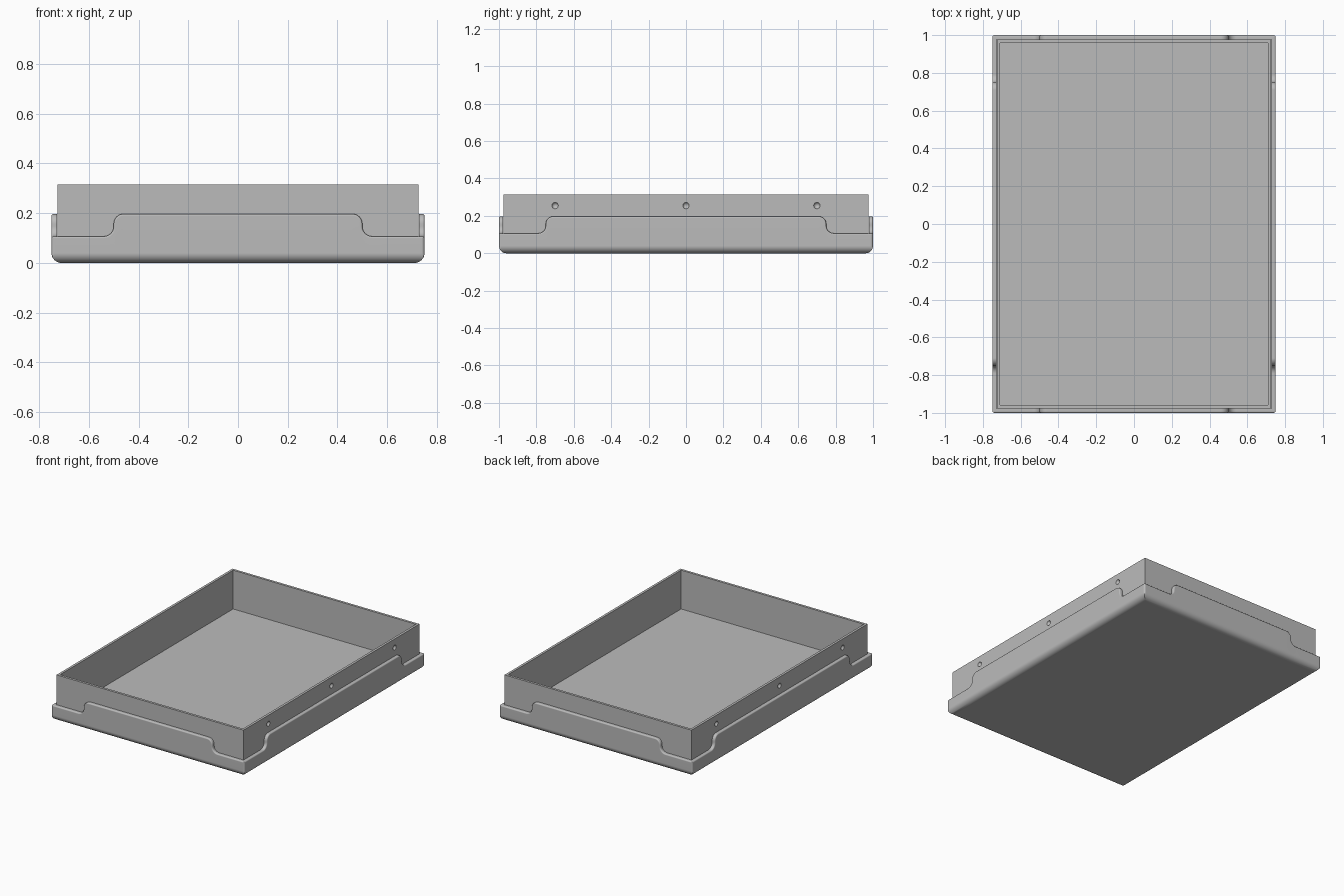
import bpy, bmesh
from math import sin, cos, pi, radians
from mathutils import Vector, Matrix

if "Cube" in bpy.data.objects:
    bpy.data.objects.remove(bpy.data.objects["Cube"], do_unlink=True)

HALF_X, HALF_Y = 0.75, 1.0
LOW, HIGH, STEP_R = 0.107, 0.197, 0.04     # wall heights and step radius
WALL, FILLET, CORNER_R, BASE_R = 0.022, 0.008, 0.012, 0.04
FLOOR = 0.025

grey = bpy.data.materials.new("grey plastic")
grey.use_nodes = True
grey.diffuse_color = (0.5, 0.5, 0.5, 1)
grey.node_tree.nodes["Principled BSDF"].inputs["Base Color"].default_value = (0.5, 0.5, 0.5, 1)


def make_object(name, bm):
    bmesh.ops.recalc_face_normals(bm, faces=bm.faces)
    mesh = bpy.data.meshes.new(name)
    bm.to_mesh(mesh)
    bm.free()
    mesh.materials.append(grey)
    obj = bpy.data.objects.new(name, mesh)
    bpy.context.collection.objects.link(obj)
    return obj


def activate(obj):
    bpy.ops.object.select_all(action="DESELECT")
    obj.select_set(True)
    bpy.context.view_layer.objects.active = obj


def smooth(obj):
    activate(obj)
    bpy.ops.object.shade_smooth_by_angle(angle=radians(35))
    obj.modifiers.new("even shading", "WEIGHTED_NORMAL").keep_sharp = True


def step_curve(mid, steps=8):
    """Rim of one wall, as (along, height, normal along, normal up)."""
    left = []
    for i in range(steps + 1):
        a = -pi / 2 + pi / 2 * i / steps
        left.append((-mid - STEP_R + STEP_R * cos(a), LOW + STEP_R + STEP_R * sin(a), -cos(a), -sin(a)))
    for i in range(steps + 1):
        a = pi - pi / 2 * i / steps
        left.append((-mid + STEP_R + STEP_R * cos(a), HIGH - STEP_R + STEP_R * sin(a), cos(a), sin(a)))
    return left + [(-t, h, -nt, nz) for t, h, nt, nz in reversed(left)]


def rim_columns():
    """Walk round the tray: base point, wall direction, height and rim normal."""
    columns = []
    out = Vector((0, -1))
    for k in range(4):
        along = Vector((-out.y, out.x))
        reach, length, mid = (HALF_Y, HALF_X, 0.5) if k % 2 == 0 else (HALF_X, HALF_Y, 0.75)
        for t, h, nt, nz in step_curve(mid):
            columns.append((out * reach + along * t, along, h, nt, nz))
        centre = out * (reach - CORNER_R) + along * (length - CORNER_R)
        for i in range(7):
            a = pi / 2 * i / 6
            columns.append((centre + (out * cos(a) + along * sin(a)) * CORNER_R, along, LOW, 0, 1))
        out = along
    return columns


def place(p, inset, z):
    x = max(-HALF_X + inset, min(HALF_X - inset, p.x))
    y = max(-HALF_Y + inset, min(HALF_Y - inset, p.y))
    return (x, y, z)


# Outer tray: rounded base, stepped rim with a small fillet
bm = bmesh.new()
rings = []
for p, along, h, nt, nz in rim_columns():
    column = []
    for i in range(9):
        a = pi / 2 * i / 8
        column.append(place(p, BASE_R * (1 - sin(a)), BASE_R * (1 - cos(a))))
    for i in range(5):
        b = pi / 2 * i / 4
        drop = FILLET * (1 - sin(b))
        column.append(place(p - along * nt * drop, FILLET * (1 - cos(b)), h - nz * drop))
    column.append(place(p, WALL, h))
    column.append(place(p, WALL, FLOOR))
    rings.append([bm.verts.new(c) for c in column])
for a, b in zip(rings, rings[1:] + rings[:1]):
    for j in range(len(a) - 1):
        bm.faces.new((a[j], b[j], b[j + 1], a[j + 1]))
bmesh.ops.remove_doubles(bm, verts=bm.verts, dist=0.00002)
bmesh.ops.holes_fill(bm, edges=[e for e in bm.edges if e.is_boundary], sides=0)
tray = make_object("outer_tray", bm)
smooth(tray)

# Inner box: open top, thin walls
BOX_X, BOX_Y, BOX_BOTTOM, BOX_TOP, BOX_WALL = 0.726, 0.976, 0.024, 0.315, 0.017
bm = bmesh.new()
bmesh.ops.create_cube(bm, size=1)
bmesh.ops.scale(bm, vec=(2 * BOX_X, 2 * BOX_Y, BOX_TOP - BOX_BOTTOM), verts=bm.verts)
bmesh.ops.translate(bm, vec=(0, 0, (BOX_TOP + BOX_BOTTOM) / 2), verts=bm.verts)
top = max(bm.faces, key=lambda f: f.calc_center_median().z)
bmesh.ops.inset_region(bm, faces=[top], thickness=BOX_WALL, use_even_offset=True)
pocket = bmesh.ops.extrude_face_region(bm, geom=[top])
bmesh.ops.translate(bm, vec=(0, 0, 0.043 - BOX_TOP),
                    verts=[g for g in pocket["geom"] if isinstance(g, bmesh.types.BMVert)])
if top.is_valid:
    bm.faces.remove(top)
box = make_object("inner_box", bm)

# Round dimples along both long sides
bm = bmesh.new()
for side in (-1, 1):
    for y in (-0.7, 0, 0.7):
        bmesh.ops.create_uvsphere(bm, u_segments=24, v_segments=12, radius=0.018,
                                  matrix=Matrix.Translation((side * (BOX_X + 0.005), y, 0.255)))
cutter = make_object("dimple_cutter", bm)
cutter.hide_render = True
cut = box.modifiers.new("dimples", "BOOLEAN")
cut.operation, cut.solver, cut.object = "DIFFERENCE", "EXACT", cutter
activate(box)
bpy.ops.object.modifier_apply(modifier=cut.name)
bpy.data.objects.remove(cutter, do_unlink=True)
smooth(box)
